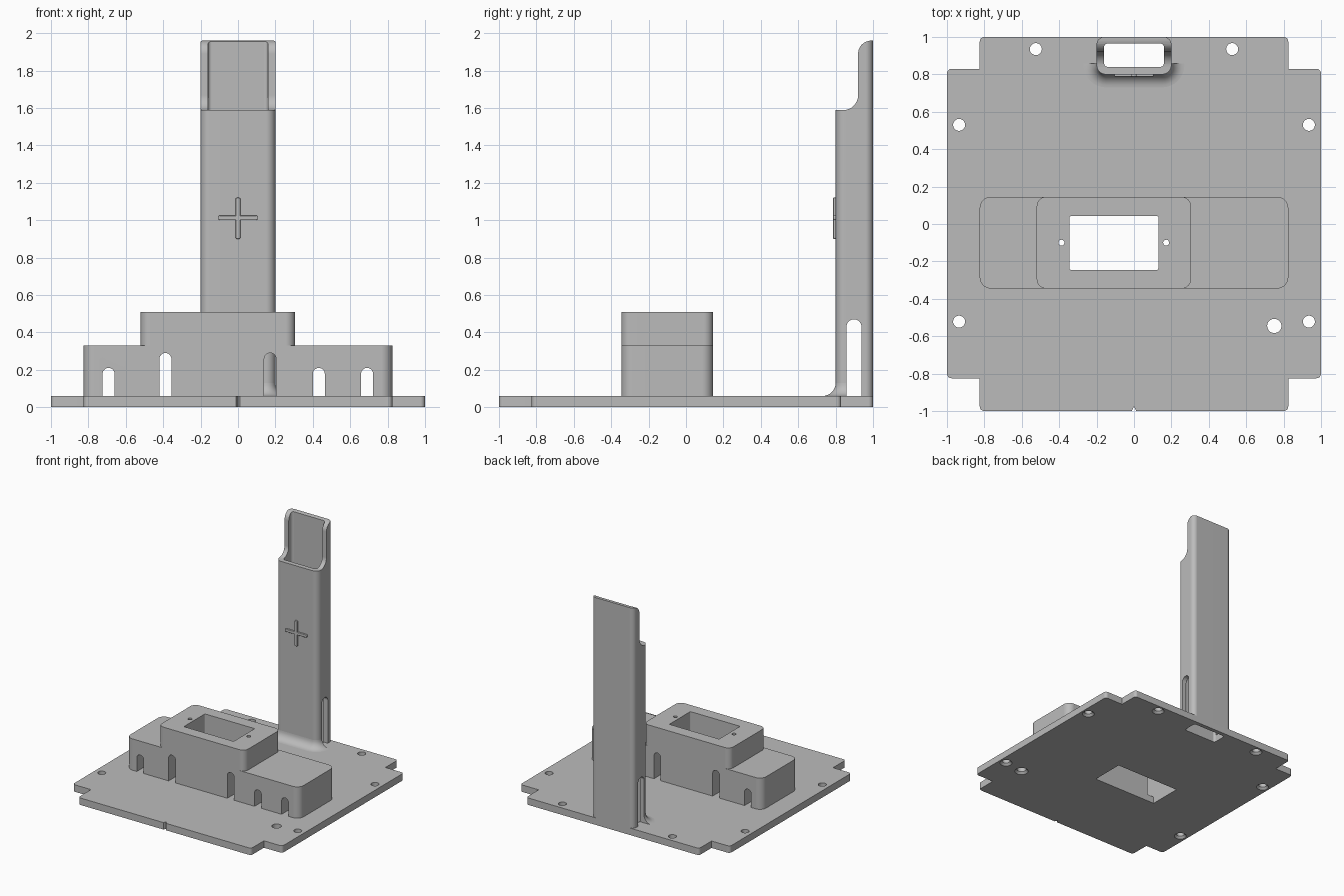
import bpy, bmesh, math
from mathutils import Vector

cube = bpy.data.objects.get("Cube")
if cube:
    bpy.data.objects.remove(cube, do_unlink=True)

grey = bpy.data.materials.new("plain grey")
grey.use_nodes = True
COLOUR = (0.5, 0.5, 0.5, 1)
grey.diffuse_color = COLOUR
grey.node_tree.nodes["Principled BSDF"].inputs["Base Color"].default_value = COLOUR


def outline(corners, radii, steps=8):
    """Round the right-angled corners of an outline."""
    pts = []
    for i, (c, r) in enumerate(zip(corners, radii)):
        c = Vector(c)
        if r == 0:
            pts.append(c)
            continue
        d1 = (Vector(corners[i - 1]) - c).normalized()
        d2 = (Vector(corners[(i + 1) % len(corners)]) - c).normalized()
        mid = c + (d1 + d2) * r
        for k in range(steps + 1):
            a = math.pi / 2 * k / steps
            pts.append(mid - r * (d2 * math.cos(a) + d1 * math.sin(a)))
    return [p for i, p in enumerate(pts) if (p - pts[i - 1]).length > 1e-5]


def rect(x0, x1, y0, y1, front=0.0, back=None):
    back = front if back is None else back
    return outline([(x0, y0), (x1, y0), (x1, y1), (x0, y1)],
                   [front, front, back, back])


def circle(x, y, r, n=32):
    return [Vector((x + r * math.cos(t), y + r * math.sin(t)))
            for t in (2 * math.pi * k / n for k in range(n))]


def loft(name, rings):
    """Capped skin through rings of 3D points."""
    bm = bmesh.new()
    loops = [[bm.verts.new(p) for p in ring] for ring in rings]
    for a, b in zip(loops, loops[1:]):
        for i in range(len(a)):
            bm.faces.new((a[i - 1], a[i], b[i], b[i - 1]))
    bm.faces.new(loops[0])
    bm.faces.new(loops[-1])
    bmesh.ops.recalc_face_normals(bm, faces=bm.faces)
    mesh = bpy.data.meshes.new(name)
    bm.to_mesh(mesh)
    bm.free()
    mesh.materials.append(grey)
    obj = bpy.data.objects.new(name, mesh)
    bpy.context.collection.objects.link(obj)
    return obj


def prism(name, pts, lo, hi, axis="z"):
    place = {"x": lambda p, w: (w, p[0], p[1]),
             "y": lambda p, w: (p[0], w, p[1]),
             "z": lambda p, w: (p[0], p[1], w)}[axis]
    return loft(name, [[place(p, w) for p in pts] for w in (lo, hi)])


def select(obj):
    bpy.ops.object.select_all(action="DESELECT")
    obj.select_set(True)
    bpy.context.view_layer.objects.active = obj


def combine(obj, others, operation="DIFFERENCE"):
    select(obj)
    for other in others:
        mod = obj.modifiers.new("cut", "BOOLEAN")
        mod.operation, mod.solver, mod.object = operation, "EXACT", other
        bpy.ops.object.modifier_apply(modifier=mod.name)


def finish(obj):
    select(obj)
    bpy.ops.object.shade_smooth_by_angle(angle=math.radians(30))
    mod = obj.modifiers.new("even shading", "WEIGHTED_NORMAL")
    mod.keep_sharp = True


helpers = []


def cutter(pts, lo, hi, axis="z"):
    obj = prism("cutter", pts, lo, hi, axis)
    obj.hide_render = True
    helpers.append(obj)
    return obj


def arch(mid, half, bottom, top):
    return rect(mid - half, mid + half, bottom, top, 0, half)


PLATE = 0.06

# Base plate with notched corners
R = 0.025
base_plate = prism("base_plate", outline(
    [(-0.825, -1), (0.825, -1), (0.825, -0.825), (1, -0.825), (1, 0.83), (0.825, 0.83),
     (0.825, 1), (-0.825, 1), (-0.825, 0.83), (-1, 0.83), (-1, -0.825), (-0.825, -0.825)],
    [R, R, 0, R, R, 0] * 2, 5), 0, PLATE)

# Countersunk screw holes
holes = [(s * x, y, 0.032) for s in (-1, 1)
         for x, y in ((0.525, 0.935), (0.935, 0.53), (0.935, -0.522))]
holes.append((0.75, -0.545, 0.038))
plate_cuts = []
for x, y, r in holes:
    plate_cuts.append(cutter(circle(x, y, r), -0.1, 0.2))
    rings = [[(p.x, p.y, z) for p in circle(x, y, q)]
             for z, q in ((-0.005, r + 0.023), (0.02, r - 0.002))]
    sink = loft("cutter", rings)
    sink.hide_render = True
    helpers.append(sink)
    plate_cuts.append(sink)

# Alignment notch in the front edge
plate_cuts.append(cutter([(-0.016, -1.01), (0.016, -1.01), (0, -0.975)], -0.1, 0.2))

# Openings shared by several parts
cavity = cutter(rect(-0.42, 0.2, -0.25, 0.042), -0.1, 0.31)
tower_bore = cutter(rect(-0.16, 0.16, 0.84, 0.965, 0.02), -0.1, 2.2)
combine(base_plate, plate_cuts + [cavity, tower_bore])

# Stepped housing with window, screw holes and cable slots
housing = prism("housing", rect(-0.825, 0.825, -0.345, 0.145, 0.06), PLATE, 0.33)
boss = cutter(rect(-0.52, 0.305, -0.345, 0.145, 0.05), PLATE, 0.51)
combine(housing, [boss], "UNION")
cuts = [cavity, cutter(rect(-0.345, 0.13, -0.245, 0.042, 0.008), 0.2, 0.7)]
cuts += [cutter(circle(x, -0.1, 0.016, 20), 0.2, 0.7) for x in (-0.388, 0.172)]
for x, top in ((-0.692, 0.21), (-0.388, 0.29), (0.172, 0.29), (0.432, 0.21), (0.69, 0.21)):
    cuts.append(cutter(arch(x, 0.032, PLATE - 0.02, top), -0.6, 0.4, "y"))
combine(housing, cuts)

# Hollow tower, cut away at the front of its top, with side slots
tower = prism("tower", rect(-0.2, 0.2, 0.8, 1, 0.05, 0.04), PLATE, 2)
top_cut = cutter(outline(
    [(0.7, 1.588), (0.92, 1.588), (0.92, 1.96), (1.1, 1.96), (1.1, 2.2), (0.7, 2.2)],
    [0, 0.08, 0.07, 0, 0, 0]), -0.4, 0.4, "x")
side_slot = cutter(arch(0.898, 0.04, PLATE - 0.02, 0.47), -0.4, 0.4, "x")
combine(tower, [tower_bore, top_cut, side_slot])

# Curved foot around the front of the tower
FOOT = 0.07
rings = []
for k in range(9):
    a = math.pi / 2 * k / 8
    d, z = FOOT * (1 - math.sin(a)), PLATE + FOOT * (1 - math.cos(a))
    rings.append([(p.x, p.y, z) for p in
                  rect(-0.2 - d, 0.2 + d, 0.8 - d, 0.858, 0.05 + d, 0)])
tower_foot = loft("tower_foot", rings)
combine(tower_foot, [tower_bore])

# Raised cross on the tower front
cross = [prism("cross_bar", rect(-0.105, 0.105, 1.0, 1.025, 0.008), 0.787, 0.81, "y"),
         prism("cross_upright", rect(-0.0125, 0.0125, 0.9, 1.12, 0.008), 0.787, 0.81, "y")]
for bar in cross:
    bevel = bar.modifiers.new("soft edges", "BEVEL")
    bevel.width, bevel.segments = 0.003, 2

for obj in [base_plate, housing, tower, tower_foot] + cross:
    finish(obj)
for obj in helpers:
    bpy.data.objects.remove(obj, do_unlink=True)
